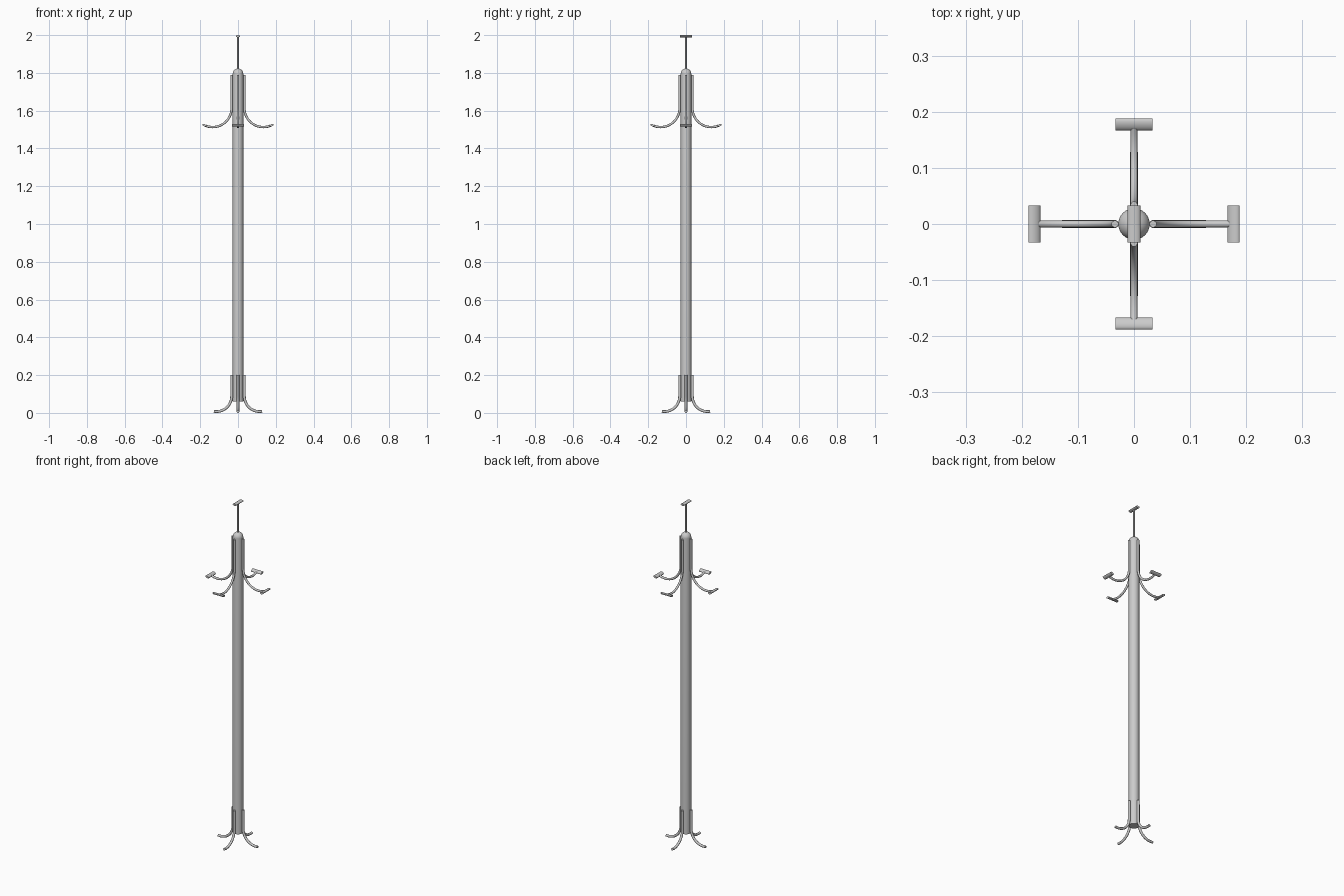
import bpy, bmesh
from math import sin, cos, pi, radians
from mathutils import Vector, Matrix

if "Cube" in bpy.data.objects:
    bpy.data.objects.remove(bpy.data.objects["Cube"])


def skin(name, rings, turn=0.0):
    """Join equal-sized rings of points into a capped, smooth-shaded tube."""
    bm = bmesh.new()
    loops = [[bm.verts.new(p) for p in ring] for ring in rings]
    n = len(loops[0])
    for a, b in zip(loops, loops[1:]):
        for i in range(n):
            j = (i + 1) % n
            bm.faces.new((a[i], a[j], b[j], b[i]))
    bm.faces.new(loops[0])
    bm.faces.new(loops[-1])
    bmesh.ops.recalc_face_normals(bm, faces=bm.faces)
    bm.transform(Matrix.Rotation(turn, 4, 'Z'))
    mesh = bpy.data.meshes.new(name)
    bm.to_mesh(mesh)
    bm.free()
    ob = bpy.data.objects.new(name, mesh)
    bpy.context.collection.objects.link(ob)
    bpy.ops.object.select_all(action='DESELECT')
    ob.select_set(True)
    bpy.context.view_layer.objects.active = ob
    bpy.ops.object.shade_smooth_by_angle(angle=radians(35))
    return ob


def lathe(name, profile, sides=32):
    return skin(name, [[(r * cos(2 * pi * i / sides), r * sin(2 * pi * i / sides), z)
                        for i in range(sides)] for r, z in profile])


def bent_rod(name, x, top, bottom, bend, sweep, radius, turn, sides=16, steps=20):
    """Straight drop at x, then an arc of radius bend swinging outward."""
    cx, cz = x + bend, bottom + bend
    path = [(x, top, 0.0)]
    for k in range(steps + 1):
        a = (pi / 2 + sweep) * k / steps
        path.append((cx - bend * cos(a), cz - bend * sin(a), a))
    rings = []
    for px, pz, a in path:
        normal = Vector((cos(a), 0, sin(a)))
        rings.append([Vector((px, 0, pz)) + radius * (normal * cos(t) + Vector((0, sin(t), 0)))
                      for t in (2 * pi * i / sides for i in range(sides))])
    skin(name, rings, turn)
    return path[-1]


def end_bar(name, x, z, tilt, turn, sides=24):
    """Flattened oval bar lying crosswise on the rod end."""
    rings = []
    for y in (-0.033, 0.033):
        ring = []
        for i in range(sides):
            t = 2 * pi * i / sides
            u, v = 0.0115 * cos(t), 0.006 * sin(t)
            ring.append((x + u * cos(tilt) - v * sin(tilt), y,
                         z + u * sin(tilt) + v * cos(tilt)))
        rings.append(ring)
    skin(name, rings, turn)


# Main pole with domed top
R = 0.028
dome = [(R * cos(radians(a)), 1.795 + R * sin(radians(a))) for a in range(0, 86, 8)]
lathe("pole", [(R, 0.06)] + dome + [(0.001, 1.823)])

# Thin top stem and crossbar
lathe("top_stem", [(0.005, 1.81), (0.005, 1.994)], 16)
end_bar("top_crossbar", 0, 1.994, 0, 0)

# Four hooks with bars, and four feet
tilt = radians(22)
for k in range(4):
    turn = k * pi / 2
    x, z, _ = bent_rod(f"hook_{k + 1}", 0.034, 1.79, 1.513, 0.10, tilt, 0.0062, turn)
    end_bar(f"hook_bar_{k + 1}", x + 0.006, z + 0.002, tilt, turn)
    bent_rod(f"foot_{k + 1}", 0.034, 0.2, 0.007, 0.08, radians(10), 0.007, turn)
